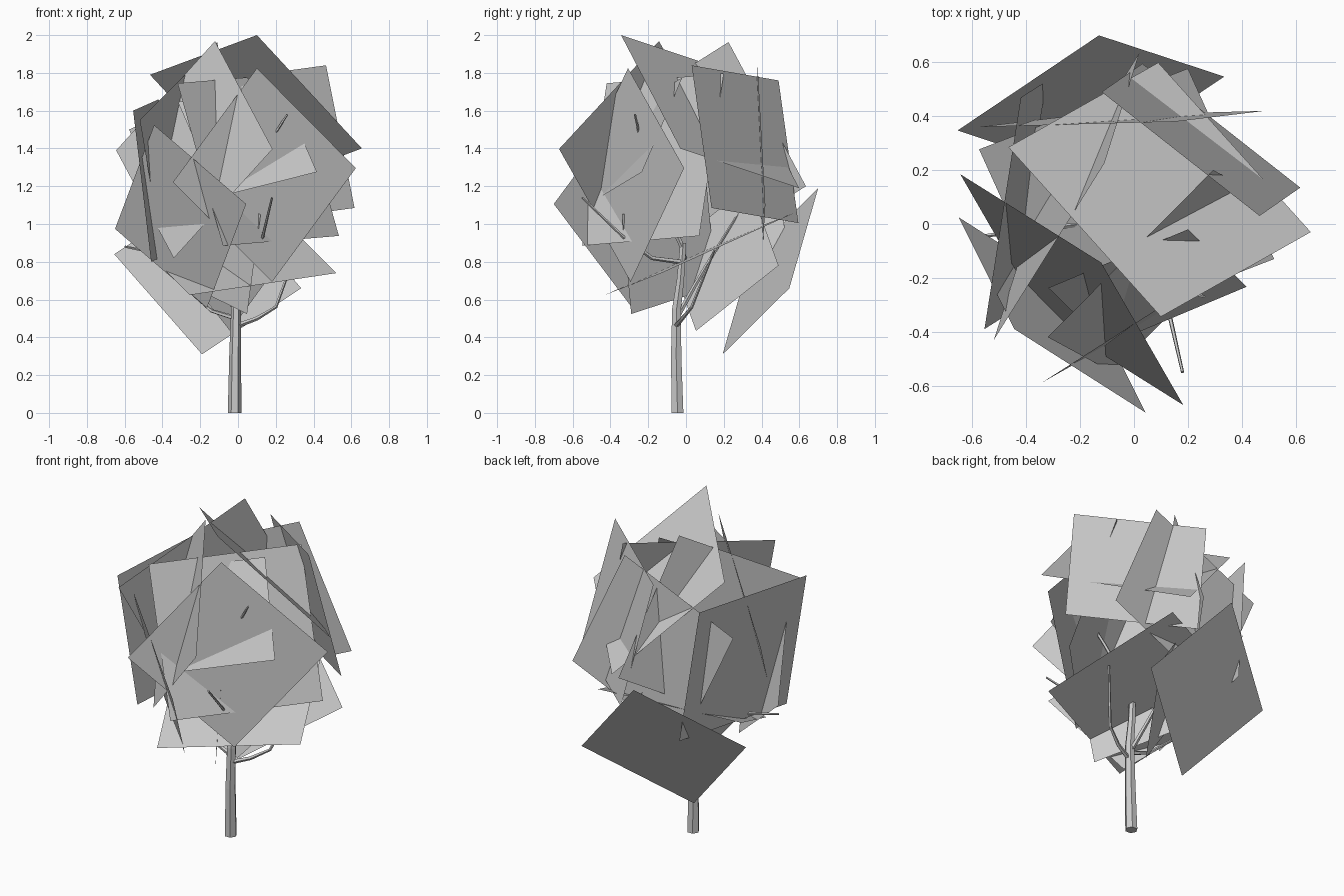
import bpy, bmesh, math
from mathutils import Vector


def finish(bm, name):
    mesh = bpy.data.meshes.new(name)
    bm.to_mesh(mesh)
    bm.free()
    ob = bpy.data.objects.new(name, mesh)
    bpy.context.collection.objects.link(ob)
    return ob


def limb(name, path, r0, r1, sides=6):
    """Tapered low-poly tube along a path."""
    bm = bmesh.new()
    pts = [Vector(p) for p in path]
    rings = []
    for i, p in enumerate(pts):
        d = (pts[min(i + 1, len(pts) - 1)] - pts[max(i - 1, 0)]).normalized()
        if p.z == 0:
            d = Vector((0, 0, 1))
        q = Vector((0, 0, 1)).rotation_difference(d)
        r = r0 + (r1 - r0) * i / (len(pts) - 1)
        ring = []
        for k in range(sides):
            a = 2 * math.pi * k / sides
            ring.append(bm.verts.new(p + q @ Vector((r * math.cos(a), r * math.sin(a), 0))))
        rings.append(ring)
    for a, b in zip(rings, rings[1:]):
        for k in range(sides):
            n = (k + 1) % sides
            bm.faces.new((a[k], a[n], b[n], b[k]))
    bm.faces.new(rings[0][::-1])
    bm.faces.new(rings[-1])
    return finish(bm, name)


def leaf_card(name, corner, a, b):
    """Flat parallelogram leaf card from a corner and its two neighbours."""
    c, a, b = Vector(corner), Vector(a), Vector(b)
    bm = bmesh.new()
    bm.faces.new([bm.verts.new(v) for v in (c, a, a + b - c, b)])
    return finish(bm, name)


# Trunk
limb("trunk", [(-.018, -.045, 0), (-.015, -.052, .3), (-.01, -.05, .55),
               (-.008, -.03, .7), (-.005, -.015, .9)], .036, .018)

# Branches
branches = [
    [(-.01, -.055, .46), (.1, -.02, .5), (.2, .03, .56), (.31, .15, .86)],
    [(-.01, -.05, .5), (-.06, .05, .68), (-.1, .15, .85), (-.12, .28, 1.06)],
    [(-.01, -.05, .5), (-.14, -.03, .54), (-.3, .05, .68)],
    [(0, -.03, .8), (.06, -.18, .82), (.13, -.33, .93), (.18, -.55, 1.14)],
    [(-.01, -.02, .85), (-.2, 0, .8), (-.45, -.03, .85), (-.6, -.05, .88)],
    [(0, -.02, .88), (.05, -.2, 1.25), (.26, -.27, 1.58)],
]
for i, path in enumerate(branches):
    limb(f"branch_{i + 1}", path, .014, .006, 5)

# Foliage: corner, then its two neighbouring corners
cards = [
    ((.10, -.344, 2.0), (-.466, .285, 1.79), (.656, -.03, 1.40)),
    ((-.13, .70, 1.19), (-.655, .347, .84), (.335, .547, .66)),
    ((.10, -.307, 1.825), (.624, -.01, 1.296), (-.344, -.59, 1.222)),
    ((.466, .03, 1.84), (-.12, .49, 1.76), (.617, .135, 1.085)),
    ((.043, -.70, 1.106), (-.444, -.39, 1.524), (-.164, -.285, .556)),
    ((-.122, -.143, 1.968), (.183, -.672, 1.397), (-.645, .185, 1.39)),
    ((-.08, -.55, .885), (.534, .07, .937), (-.32, -.42, 1.745)),
    ((-.255, -.43, .624), (.52, -.13, .74), (-.575, .277, .944)),
    ((-.577, .36, 1.5), (.155, .38, 1.83), (-.245, .40, .77)),
    ((-.11, .225, 1.963), (.02, .635, 1.2), (-.52, -.43, 1.55)),
    ((-.555, -.39, 1.60), (-.42, .47, 1.66), (-.46, -.33, .80)),
    ((.048, -.29, .524), (.12, -.34, 1.05), (-.25, .16, .67)),
    ((-.042, .053, .434), (.21, .49, .78), (-.38, -.10, .86)),
    ((.418, -.233, 1.275), (.2, -.02, 1.775), (-.10, -.45, 1.145)),
]
for i, c in enumerate(cards):
    leaf_card(f"leaf_card_{i + 1}", *c)
